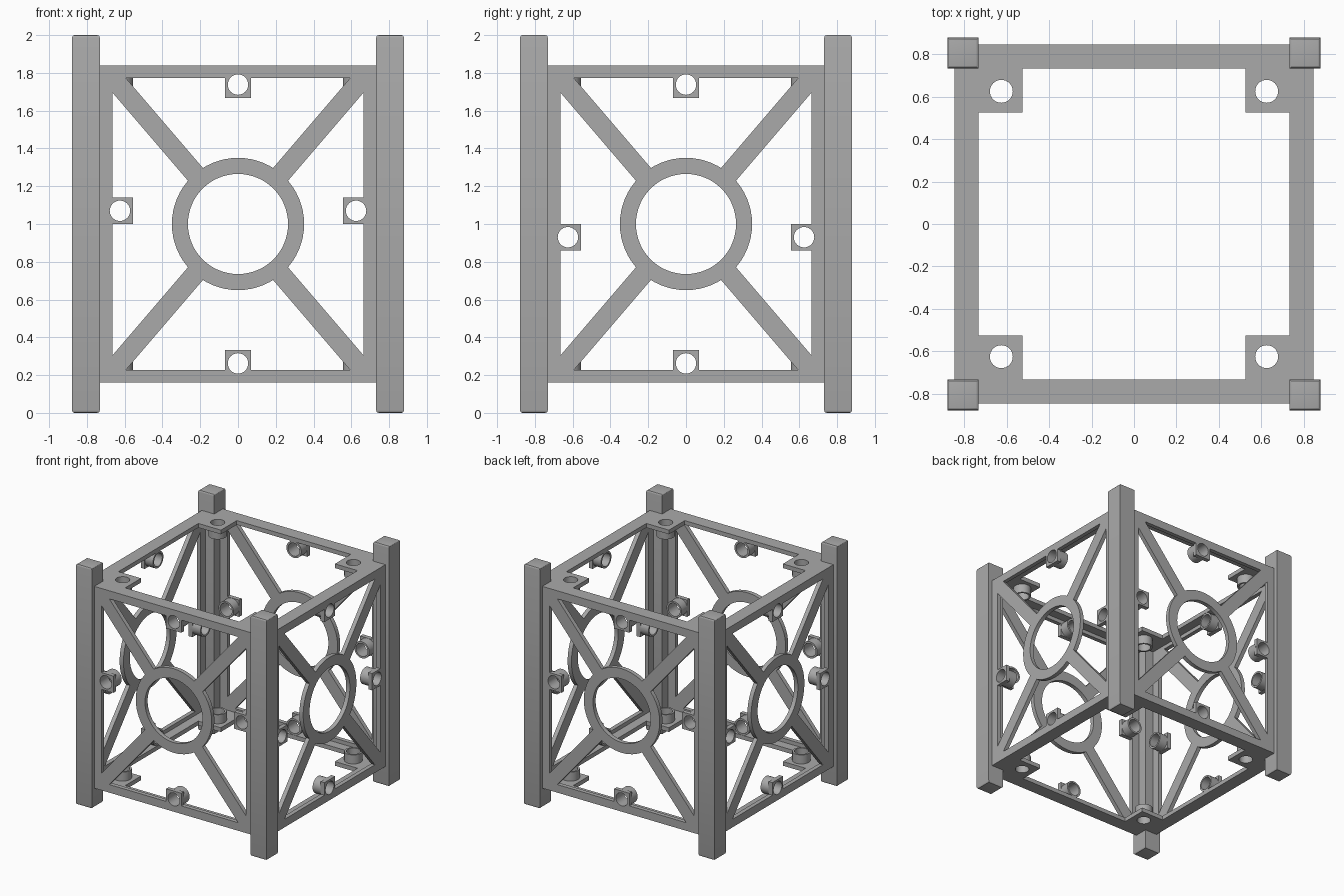
import bpy, bmesh
from math import radians, pi
from mathutils import Matrix, Vector

old = bpy.data.objects.get("Cube")
if old:
    bpy.data.objects.remove(old, do_unlink=True)

grey = bpy.data.materials.new("frame_grey")
grey.use_nodes = True
colour = (0.4, 0.4, 0.4, 1)
grey.diffuse_color = colour
grey.node_tree.nodes["Principled BSDF"].inputs["Base Color"].default_value = colour

OUT = 0.845          # outer face of the panels, from the axis
T = 0.035            # plate thickness
BOSS_END = 0.735     # inner end of the bosses
HALF = 0.84          # half height of the panels
HOLE, BOSS, TAB = 0.054, 0.069, 0.07


def add_object(name, mesh):
    obj = bpy.data.objects.new(name, mesh)
    bpy.context.scene.collection.objects.link(obj)
    return obj


def finish(mesh):
    mesh.materials.clear()
    mesh.materials.append(grey)
    mesh.shade_smooth()
    mesh.set_sharp_from_angle(angle=radians(30))


def solid(make):
    bm = bmesh.new()
    make(bm)
    mesh = bpy.data.meshes.new("solid")
    bm.to_mesh(mesh)
    bm.free()
    return mesh


def box(lo, hi, turn=Matrix()):
    lo, hi = Vector(lo), Vector(hi)
    m = turn @ Matrix.Translation((lo + hi) / 2) @ Matrix.Diagonal((*(hi - lo), 1))
    return solid(lambda bm: bmesh.ops.create_cube(bm, size=1, matrix=m))


def cylinder(centre, radius, depth, axis, segments=32):
    turn = Matrix.Rotation(pi / 2, 4, 'X') if axis == 'Y' else Matrix()
    m = Matrix.Translation(centre) @ turn
    return solid(lambda bm: bmesh.ops.create_cone(
        bm, cap_ends=True, segments=segments, radius1=radius, radius2=radius,
        depth=depth, matrix=m))


def carve(base, steps):
    """Join and cut solids in order, returning one clean mesh."""
    obj = add_object("work", base)
    tools = []
    for operation, mesh in steps:
        tool = add_object("tool", mesh)
        tool.hide_render = True
        tools.append(tool)
        mod = obj.modifiers.new("carve", 'BOOLEAN')
        mod.operation, mod.solver, mod.object = operation, 'EXACT', tool
    bpy.context.view_layer.update()
    graph = bpy.context.evaluated_depsgraph_get()
    result = bpy.data.meshes.new_from_object(obj.evaluated_get(graph))
    for item in tools + [obj]:
        bpy.data.objects.remove(item, do_unlink=True)
    finish(result)
    return result


def side_panel(tab_z):
    """Framed panel with four spokes, a ring and four bossed tabs."""
    y0, y1 = -OUT, -OUT + T
    mid = (y0 + y1) / 2
    steps = [('DIFFERENCE', box((-0.665, -1, -0.773), (0.665, -0.7, 0.773)))]
    # spokes
    for angle in (49.4, 130.6, 229.4, 310.6):
        turn = Matrix.Rotation(-radians(angle), 4, 'Y')
        steps.append(('UNION', box((0.31, y0, -0.052), (1.04, y1, 0.052), turn)))
    # ring
    steps.append(('UNION', cylinder((0, mid, 0), 0.35, T, 'Y', 64)))
    steps.append(('DIFFERENCE', cylinder((0, mid, 0), 0.265, 0.2, 'Y', 64)))
    # tabs with hollow bosses
    for s in (-1, 1):
        for hx, hz, reach in ((s * 0.625, tab_z, (s * 0.7, tab_z)),
                              (0, s * 0.738, (0, s * 0.8))):
            if hx:
                xs, zs = sorted((s * 0.557, reach[0])), (hz - TAB, hz + TAB)
            else:
                xs, zs = (-TAB, TAB), sorted((s * 0.668, reach[1]))
            steps.append(('UNION', box((xs[0], y0, zs[0]), (xs[1], y1, zs[1]))))
            start = y0 + T / 2
            steps.append(('UNION', cylinder((hx, (start - BOSS_END) / 2, hz), BOSS,
                                            -BOSS_END - start, 'Y')))
            steps.append(('DIFFERENCE', cylinder((hx, -0.8, hz), HOLE, 0.3, 'Y')))
    return carve(box((-0.75, y0, -HALF), (0.75, y1, HALF)), steps)


def end_plate():
    """Square ring with a bossed tab in each corner."""
    edge, inner = OUT - T, 0.733
    top, low = HALF, HALF - T
    steps = [('DIFFERENCE', box((-inner, -inner, 0.5), (inner, inner, 1)))]
    for sx in (-1, 1):
        for sy in (-1, 1):
            xs, ys = sorted((sx * 0.525, sx * 0.77)), sorted((sy * 0.525, sy * 0.77))
            steps.append(('UNION', box((xs[0], ys[0], low), (xs[1], ys[1], top))))
            x, y, start = sx * 0.625, sy * 0.625, top - T / 2
            end = top - (OUT - BOSS_END)
            steps.append(('UNION', cylinder((x, y, (start + end) / 2), BOSS,
                                            start - end, 'Z')))
            steps.append(('DIFFERENCE', cylinder((x, y, 0.8), HOLE, 0.3, 'Z')))
    return carve(box((-edge, -edge, low), (edge, edge, top)), steps)


# side panels
front_mesh, flank_mesh = side_panel(0.07), side_panel(-0.07)
for name, mesh, angle in (("front_panel", front_mesh, 0), ("left_panel", flank_mesh, 90),
                          ("back_panel", front_mesh, 180), ("right_panel", flank_mesh, 270)):
    panel = add_object(name, mesh)
    panel.location.z = 1
    panel.rotation_euler.z = radians(angle)

# top and bottom plates
plate_mesh = end_plate()
for name, angle in (("top_plate", 0), ("bottom_plate", pi)):
    plate = add_object(name, plate_mesh)
    plate.location.z = 1
    plate.rotation_euler.x = angle


# corner posts with softened ends
def make_post(bm):
    m = Matrix.Translation((0, 0, 1)) @ Matrix.Diagonal((0.147, 0.147, 2, 1))
    bmesh.ops.create_cube(bm, size=1, matrix=m)
    ends = [e for e in bm.edges if abs(e.verts[0].co.z - e.verts[1].co.z) < 0.1]
    bmesh.ops.bevel(bm, geom=ends, offset=0.014, segments=3, profile=0.5, affect='EDGES')


post_mesh = solid(make_post)
finish(post_mesh)
for fy, depth in (("front", -1), ("back", 1)):
    for fx, side in (("right", -1), ("left", 1)):
        post = add_object(f"{fy}_{fx}_post", post_mesh)
        post.location = (side * 0.805, depth * 0.805, 0)
